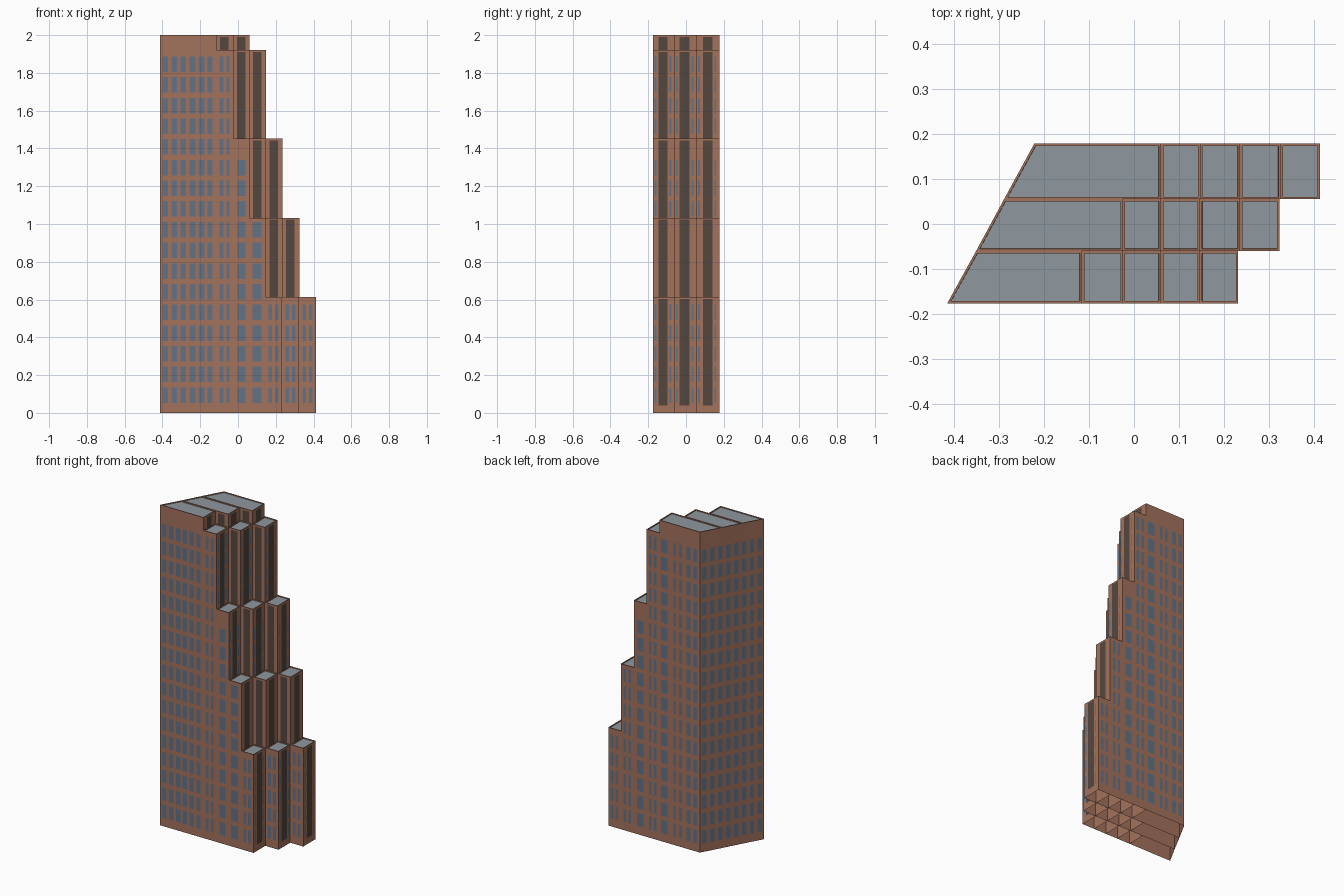
import bpy
import bmesh
from mathutils import Vector

if "Cube" in bpy.data.objects:
    bpy.data.objects.remove(bpy.data.objects["Cube"])


def material(name, rgb):
    m = bpy.data.materials.new(name)
    m.diffuse_color = (*rgb, 1)
    m.use_nodes = True
    m.node_tree.nodes["Principled BSDF"].inputs["Base Color"].default_value = m.diffuse_color
    return m


BRICK = material("brick", (0.37, 0.17, 0.107))
GLASS = material("window_glass", (0.125, 0.17, 0.235))
DARK = material("dark_panel", (0.09, 0.062, 0.05))
ROOF = material("roof_grey", (0.275, 0.315, 0.345))

HEIGHTS = [2.0, 1.92, 1.453, 1.033, 0.613]      # terrace heights, left to right
YS = [-0.176, -0.06, 0.055, 0.178]              # strip boundaries, front to back
LEFT = [-0.414, -0.35, -0.288, -0.221]          # slanted left wall x at each boundary
RIGHTS = [[-0.115, -0.025, 0.06, 0.146, 0.231],
          [-0.025, 0.06, 0.146, 0.235, 0.322],
          [0.06, 0.147, 0.235, 0.325, 0.412]]
FLOOR, SILL, WIN_H, FLOORS = 0.1095, 0.053, 0.082, 17


def finish(name, bm, mats):
    me = bpy.data.meshes.new(name)
    bm.to_mesh(me)
    bm.free()
    for m in mats:
        me.materials.append(m)
    ob = bpy.data.objects.new(name, me)
    bpy.context.collection.objects.link(ob)


def cell(bm, base, h, rim=0.005, sink=0.005):
    """Open-bottomed prism with a thin parapet around a sunken roof."""
    low = [bm.verts.new((x, y, 0)) for x, y in base]
    top = [bm.verts.new((x, y, h)) for x, y in base]
    n = len(base)
    for i in range(n):
        j = (i + 1) % n
        bm.faces.new((low[i], low[j], top[j], top[i]))
    roof = bm.faces.new(top)
    roof.normal_update()
    bmesh.ops.inset_region(bm, faces=[roof], thickness=rim, use_even_offset=True)
    ring = bmesh.ops.inset_region(bm, faces=[roof], thickness=0.0005)["faces"]
    for v in roof.verts:
        v.co.z -= sink
    roof.material_index = 1


def plate(bm, p, q, u0, u1, z0, z1, off=0.002):
    """Thin plate on the wall p->q (outside on the right), u in units along it."""
    p, q = Vector((*p, 0)), Vector((*q, 0))
    d = (q - p).normalized()
    p = p + Vector((d.y, -d.x, 0)) * off
    pts = [(u0, z0), (u1, z0), (u1, z1), (u0, z1)]
    bm.faces.new([bm.verts.new(p + d * u + Vector((0, 0, z))) for u, z in pts])


def windows(bm, p, q, spans, top, bottom=0.0):
    for i in range(FLOORS):
        z = SILL + i * FLOOR
        if z > bottom and z + WIN_H < top - 0.01:
            for a, b in spans:
                plate(bm, p, q, a, b, z, z + WIN_H)


# Stepped tower strips
for s, name in enumerate(("front_strip", "middle_strip", "back_strip")):
    bm = bmesh.new()
    y0, y1 = YS[s], YS[s + 1]
    xa, xb = LEFT[s], LEFT[s + 1]
    for x, h in zip(RIGHTS[s], HEIGHTS):
        cell(bm, [(xa, y0), (x, y0), (x, y1), (xb, y1)], h)
        xa = xb = x
    finish(name, bm, [BRICK, ROOF])

# Front windows: columns as (left, right) x values for each terrace
glass = bmesh.new()
FRONT = [[(-0.40, -0.37), (-0.352, -0.322), (-0.305, -0.274), (-0.257, -0.226),
          (-0.21, -0.178), (-0.162, -0.134)],
         [(-0.098, -0.078), (-0.061, -0.045)],
         [(-0.004, 0.04)],
         [(0.077, 0.125)],
         [(0.161, 0.179), (0.195, 0.215)]]
for cols, h in zip(FRONT, HEIGHTS):
    windows(glass, (0, YS[0]), (1, YS[0]), cols, h)
for s, cols in ((1, [(0.252, 0.27), (0.285, 0.305)]), (2, [(0.342, 0.36), (0.375, 0.395)])):
    windows(glass, (0, YS[s]), (1, YS[s]), cols, HEIGHTS[4])

# Back windows
BACK = [[(0.0, 0.046), (-0.058, -0.04), (-0.097, -0.078), (-0.157, -0.13), (-0.203, -0.178)],
        [(0.077, 0.095), (0.113, 0.131)],
        [(0.168, 0.213)],
        [(0.253, 0.27), (0.288, 0.306)],
        [(0.342, 0.36), (0.376, 0.394)]]
for cols, h in zip(BACK, HEIGHTS):
    windows(glass, (0, YS[3]), (-1, YS[3]), [(-b, -a) for a, b in cols], h)

# Windows on the slanted left wall
p, q = (LEFT[3], YS[3]), (LEFT[0], YS[0])
pitch = (Vector(p) - Vector(q)).length / 8
windows(glass, p, q, [((i + 0.22) * pitch, (i + 0.78) * pitch) for i in range(8)], 2.0)

# Dark vertical panels on the exposed step faces, with slim windows beside them
dark = bmesh.new()
PANEL = [(-0.145, -0.098), (-0.034, 0.019), (0.09, 0.14)]
SLIM = [[(-0.166, -0.156), (-0.089, -0.078)], [(-0.054, -0.045), (0.03, 0.04)],
        [(0.064, 0.074), (0.15, 0.16)]]
for s in range(3):
    for k, h in enumerate(HEIGHTS):
        x = RIGHTS[s][k]
        low = HEIGHTS[k + 1] if k < 4 else 0.04
        plate(dark, (x, 0), (x, 1), *PANEL[s], low, h - 0.01)
        if k in (1, 2, 4):
            windows(glass, (x, 0), (x, 1), SLIM[s], h, low)
        # front side of the strips that stand behind a lower neighbour
        if s > 0 and k < 4:
            a = RIGHTS[s - 1][k]
            plate(dark, (0, YS[s]), (1, YS[s]), a + 0.02, a + 0.065, low, h - 0.01)

finish("windows", glass, [GLASS])
finish("dark_panels", dark, [DARK])
